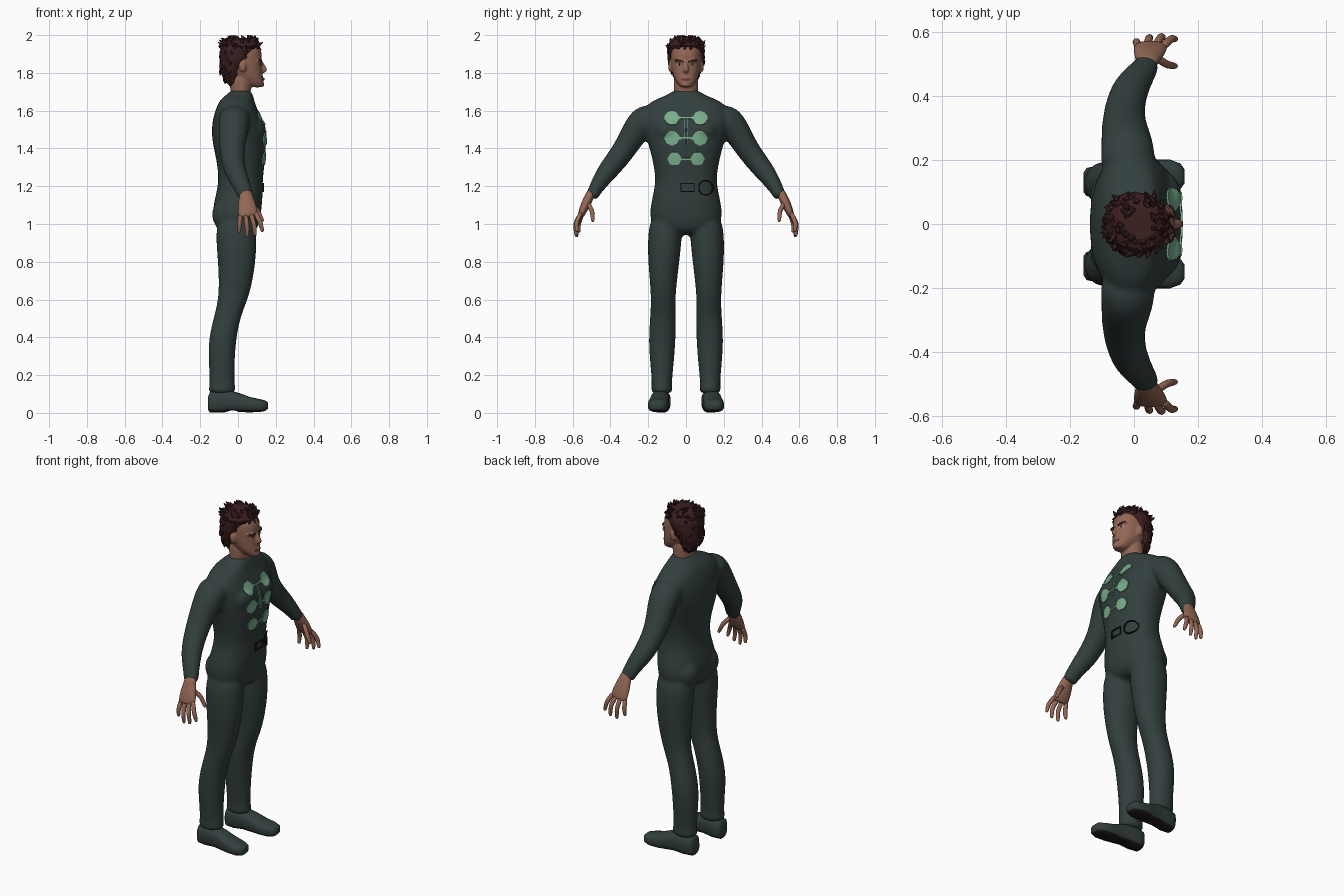
import bpy, bmesh, math, random
from mathutils import Vector, Matrix
from mathutils.bvhtree import BVHTree

if "Cube" in bpy.data.objects:
    bpy.data.objects.remove(bpy.data.objects["Cube"])

X, Z = Vector((1, 0, 0)), Vector((0, 0, 1))


def material(name, r, g, b):
    m = bpy.data.materials.new(name)
    m.use_nodes = True
    m.diffuse_color = (r, g, b, 1)
    bsdf = m.node_tree.nodes["Principled BSDF"]
    bsdf.inputs["Base Color"].default_value = (r, g, b, 1)
    bsdf.inputs["Roughness"].default_value = 0.8
    return m


SUIT = material("dark teal cloth", .032, .05, .048)
GREEN = material("pale green", .19, .42, .26)
SKIN = material("skin", .29, .135, .09)
LIP = material("lip", .16, .06, .045)
HAIR = material("dark brown hair", .045, .014, .014)
BLACK = material("black trim", .008, .008, .008)
SOLE = material("sole", .014, .009, .009)
EYE = material("eye white", .4, .36, .33)


def loft(bm, rings, side=1, axis=None, up=X, n=16, p=2.0):
    """Closed tube through rings (x, y, z, radius along up, radius across)."""
    pts = [Vector((r[0], r[1] * side, r[2])) for r in rings]
    loops = []
    for i, (c, r) in enumerate(zip(pts, rings)):
        t = axis or (pts[min(i + 1, len(pts) - 1)] - pts[max(i - 1, 0)]).normalized()
        u = (up - t * up.dot(t)).normalized()
        v = t.cross(u)
        loop = []
        for k in range(n):
            a = math.tau * k / n
            ca, sa = math.cos(a), math.sin(a)
            ca = math.copysign(abs(ca) ** (2 / p), ca)
            sa = math.copysign(abs(sa) ** (2 / p), sa)
            loop.append(bm.verts.new(c + u * ca * r[3] + v * sa * r[4]))
        loops.append(loop)
    for a, b in zip(loops, loops[1:]):
        for k in range(n):
            bm.faces.new((a[k], a[(k + 1) % n], b[(k + 1) % n], b[k]))
    bm.faces.new(loops[0][::-1])
    bm.faces.new(loops[-1])


def ball(bm, centre, radii, side=1):
    x, y, z = centre
    m = Matrix.Translation((x, y * side, z)) @ Matrix.Diagonal((*radii, 1))
    bmesh.ops.create_uvsphere(bm, u_segments=16, v_segments=10, radius=1, matrix=m)


def finish(bm, name, mats, subdiv=0, voxel=0, smooth=True):
    bmesh.ops.recalc_face_normals(bm, faces=bm.faces[:])
    for f in bm.faces:
        f.smooth = smooth
    me = bpy.data.meshes.new(name)
    bm.to_mesh(me)
    bm.free()
    ob = bpy.data.objects.new(name, me)
    bpy.context.scene.collection.objects.link(ob)
    for m in mats:
        me.materials.append(m)
    if subdiv:
        ob.modifiers.new("round", 'SUBSURF').levels = subdiv
        ob.modifiers["round"].render_levels = subdiv
    if voxel:
        rm = ob.modifiers.new("fuse", 'REMESH')
        rm.mode, rm.voxel_size, rm.use_smooth_shade = 'VOXEL', voxel, True
        sm = ob.modifiers.new("blend", 'SMOOTH')
        sm.factor, sm.iterations = 0.5, 5
    return ob


def plate(name, target, mat, ys, zs, step, rule, lift=.005):
    """Thin plate of small cells laid on the front of the target where rule(y, z) holds."""
    tree = BVHTree.FromObject(target, bpy.context.evaluated_depsgraph_get())
    bm, grid = bmesh.new(), {}

    def corner(i, j):
        if (i, j) not in grid:
            y, z = ys[0] + i * step, zs[0] + j * step
            hit = tree.ray_cast(Vector((1, y, z)), -X)[0]
            grid[i, j] = bm.verts.new(((hit.x if hit else 0) + lift, y, z))
        return grid[i, j]

    for i in range(round((ys[1] - ys[0]) / step)):
        for j in range(round((zs[1] - zs[0]) / step)):
            if rule(ys[0] + (i + .5) * step, zs[0] + (j + .5) * step):
                bm.faces.new((corner(i, j), corner(i + 1, j), corner(i + 1, j + 1), corner(i, j + 1)))
    ob = finish(bm, name, [mat], smooth=False)
    sol = ob.modifiers.new("thickness", 'SOLIDIFY')
    sol.thickness, sol.offset = .008, 0
    return ob


# Suit: torso, legs and sleeves fused into one skin
bm = bmesh.new()
torso = [(.94, 0, .085, .12), (1.0, -.008, .122, .19), (1.08, -.005, .131, .193),
         (1.16, .008, .124, .174), (1.24, .015, .116, .16), (1.34, .015, .13, .178),
         (1.42, .008, .142, .2), (1.5, .002, .145, .224), (1.58, -.007, .122, .24),
         (1.64, -.008, .098, .205), (1.67, 0, .084, .135), (1.69, .012, .062, .085),
         (1.71, .014, .06, .072)]
loft(bm, [(x, 0, z, rx, ry) for z, x, rx, ry in torso], axis=Z, n=24, p=2.3)
leg = [(-.005, .1, 1.06, .1, .085), (-.01, .112, .94, .112, .093), (-.005, .118, .8, .102, .085),
       (-.018, .121, .62, .083, .064), (-.055, .121, .52, .071, .069), (-.086, .127, .38, .075, .074),
       (-.086, .127, .25, .069, .062), (-.084, .128, .15, .067, .053), (-.084, .128, .13, .073, .058),
       (-.084, .128, .1, .073, .058)]
arm = [(-.02, .15, 1.58, .09, .07), (-.018, .235, 1.55, .086, .085), (-.03, .295, 1.445, .074, .067),
       (-.032, .35, 1.36, .065, .061), (-.015, .42, 1.275, .06, .056), (.018, .465, 1.21, .049, .042),
       (.038, .495, 1.155, .042, .034), (.041, .5, 1.14, .042, .034)]
for s in (1, -1):
    loft(bm, leg, s, axis=Z, p=2.15)
    loft(bm, arm, s)
    ball(bm, (.078, .085, 1.5), (.072, .09, .07), s)
    ball(bm, (-.06, .085, 1.05), (.08, .085, .09), s)
suit = finish(bm, "body_suit", [SUIT], subdiv=2, voxel=.011)

# Boots with dark soles
boot = [(-.158, .13, .05, .035, .03), (-.148, .131, .057, .056, .044), (-.1, .133, .06, .06, .052),
        (-.04, .137, .062, .056, .05), (.01, .141, .054, .05, .052), (.06, .145, .044, .041, .056),
        (.11, .148, .039, .035, .054), (.145, .149, .038, .028, .04), (.158, .149, .038, .016, .022)]
for s, label in ((1, "left"), (-1, "right")):
    bm = bmesh.new()
    loft(bm, boot, s, axis=X, up=Z, n=20, p=2.7)
    bmesh.ops.subdivide_edges(bm, edges=bm.edges[:], cuts=1, use_grid_fill=True, smooth=.2)
    for v in bm.verts:
        v.co.z = max(v.co.z, .012 if -.06 < v.co.x < 0 else .001)
    for f in bm.faces:
        f.material_index = int(f.calc_center_median().z < .016)
    finish(bm, label + "_boot", [SUIT, SOLE])

# Hands: palm, four fingers and thumb
palm = [(.04, .495, 1.18, .033, .024), (.042, .512, 1.145, .036, .025),
        (.047, .533, 1.1, .05, .026), (.053, .555, 1.05, .054, .019), (.054, .56, 1.035, .048, .014)]
fingers = [[(.09, .553, 1.065), (.117, .58, 1.01), (.131, .577, .958)],
           [(.068, .558, 1.055), (.085, .586, 1.0), (.091, .582, .937)],
           [(.04, .558, 1.05), (.048, .583, .99), (.05, .578, .93)],
           [(.014, .55, 1.055), (.008, .57, 1.0), (.005, .566, .955)],
           [(.065, .522, 1.115), (.105, .497, 1.07), (.132, .493, 1.012)]]
for s, label in ((1, "left"), (-1, "right")):
    bm = bmesh.new()
    loft(bm, palm, s)
    for pts in fingers:
        a, b, c = (Vector(p) for p in pts)
        path = ((a, .014), (a.lerp(b, .6), .0135), (b, .0135), (b.lerp(c, .5), .012),
                (b.lerp(c, .9), .01), (c, .006))
        loft(bm, [(*q, r, r) for q, r in path], s, n=8)
    finish(bm, label + "_hand", [SKIN], subdiv=1)

# Head with neck, nose, brow, lips and ears
bm = bmesh.new()
neck = [(1.64, .008, .05, .06), (1.7, .014, .054, .066), (1.75, .015, .06, .066), (1.8, .01, .06, .066)]
skull = [(1.722, .105, .028, .026), (1.74, .082, .056, .044), (1.765, .062, .072, .06),
         (1.79, .043, .088, .071), (1.825, .024, .105, .08), (1.87, .02, .107, .084),
         (1.92, .017, .111, .085), (1.95, .012, .09, .07), (1.97, .012, .05, .04)]
for part, p in ((neck, 2), (skull, 2.2)):
    loft(bm, [(x, 0, z, rx, ry) for z, x, rx, ry in part], axis=Z, n=20, p=p)
loft(bm, [(.12, 0, 1.868, .008, .009), (.132, 0, 1.838, .013, .011),
          (.141, 0, 1.815, .018, .017), (.134, 0, 1.8, .012, .014)], axis=Z, n=10)
ball(bm, (.121, 0, 1.767), (.019, .026, .012))
ball(bm, (.122, 0, 1.738), (.018, .024, .015))
for s in (1, -1):
    ball(bm, (.105, .034, 1.865), (.024, .03, .009), s)
    ball(bm, (.025, .083, 1.835), (.02, .012, .032), s)
head = finish(bm, "head", [SKIN], subdiv=1, voxel=.0055)

# Painted face details
plate("eyes", head, EYE, (-.06, .06), (1.83, 1.86), .002,
      lambda y, z: math.hypot((abs(y) - .034) / .013, (z - 1.846) / .005) < 1, -.002)
plate("irises", head, BLACK, (-.06, .06), (1.83, 1.86), .002,
      lambda y, z: math.hypot(abs(y) - .034, z - 1.846) < .0052, -.001)
plate("eyebrows", head, HAIR, (-.07, .07), (1.84, 1.89), .002,
      lambda y, z: .014 < abs(y) < .056 and abs(z - 1.86 - .2 * (abs(y) - .014)) < .0045, -.002)
plate("lips", head, LIP, (-.03, .03), (1.75, 1.78), .002,
      lambda y, z: math.hypot(y / .025, (z - 1.766) / .007) < 1, -.002)

# Hair: cap with swept tufts
bm = bmesh.new()
cap = [(1.73, -.025, .02, .035), (1.77, -.037, .042, .062), (1.82, -.03, .066, .083),
       (1.87, -.013, .083, .097), (1.92, .002, .097, .1), (1.945, .013, .101, .094),
       (1.972, .014, .085, .076), (1.986, .018, .055, .048)]
loft(bm, [(x, 0, z, rx, ry) for z, x, rx, ry in cap], axis=Z, n=20)
bmesh.ops.subdivide_edges(bm, edges=bm.edges[:], cuts=1, use_grid_fill=True, smooth=.3)
bm.normal_update()
random.seed(4)
spots = [(v.co.copy(), v.normal.copy()) for v in bm.verts if v.co.z > 1.76]
for co, no in random.sample(spots, min(150, len(spots))):
    sweep = Vector((-.3, random.uniform(-.4, .4), -.9 if co.z < 1.93 else .2))
    d = (no * .3 + (sweep - no * sweep.dot(no))).normalized()
    root = co - no * .007
    size = random.uniform(.025, .036)
    loft(bm, [(*(root - d * .01), .007, .007), (*(root + d * size * .4), .01, .01),
              (*(root + d * size), .0015, .0015)], up=Vector((.1, 1, .05)), n=5)
for v in bm.verts:
    v.co.z = min(v.co.z, 2)
finish(bm, "hair", [HAIR], smooth=False)

# Chest emblem plates: three rows of paired discs with tapering links
rows = [(1.56, .075, .037), (1.455, .074, .038), (1.345, .06, .035)]


def emblem(y, z):
    for zc, yc, r in rows:
        taper = .004 + .018 * max(0, (abs(y) - .02) / yc)
        if math.hypot(abs(y) - yc, z - zc) < r or (abs(y) < yc and abs(z - zc) < taper):
            return abs(y) > .005 or abs(z - zc) < .003
    return .004 < abs(y) < .008 and 1.42 < z < 1.56


plate("chest_emblem", suit, GREEN, (-.12, .12), (1.3, 1.6), .004, emblem, .002)


# Belt buckle and round pouch outlines
def buckle(y, z):
    dy, dz = abs(y - .008) - .037, abs(z - 1.192) - .023
    return -.004 < max(dy, dz) < 0


plate("belt_buckle", suit, BLACK, (-.032, .048), (1.166, 1.218), .002, buckle, .004)
plate("belt_pouch_ring", suit, BLACK, (.06, .15), (1.146, 1.238), .002,
      lambda y, z: .035 < math.hypot(y - .105, z - 1.192) < .04, .004)
